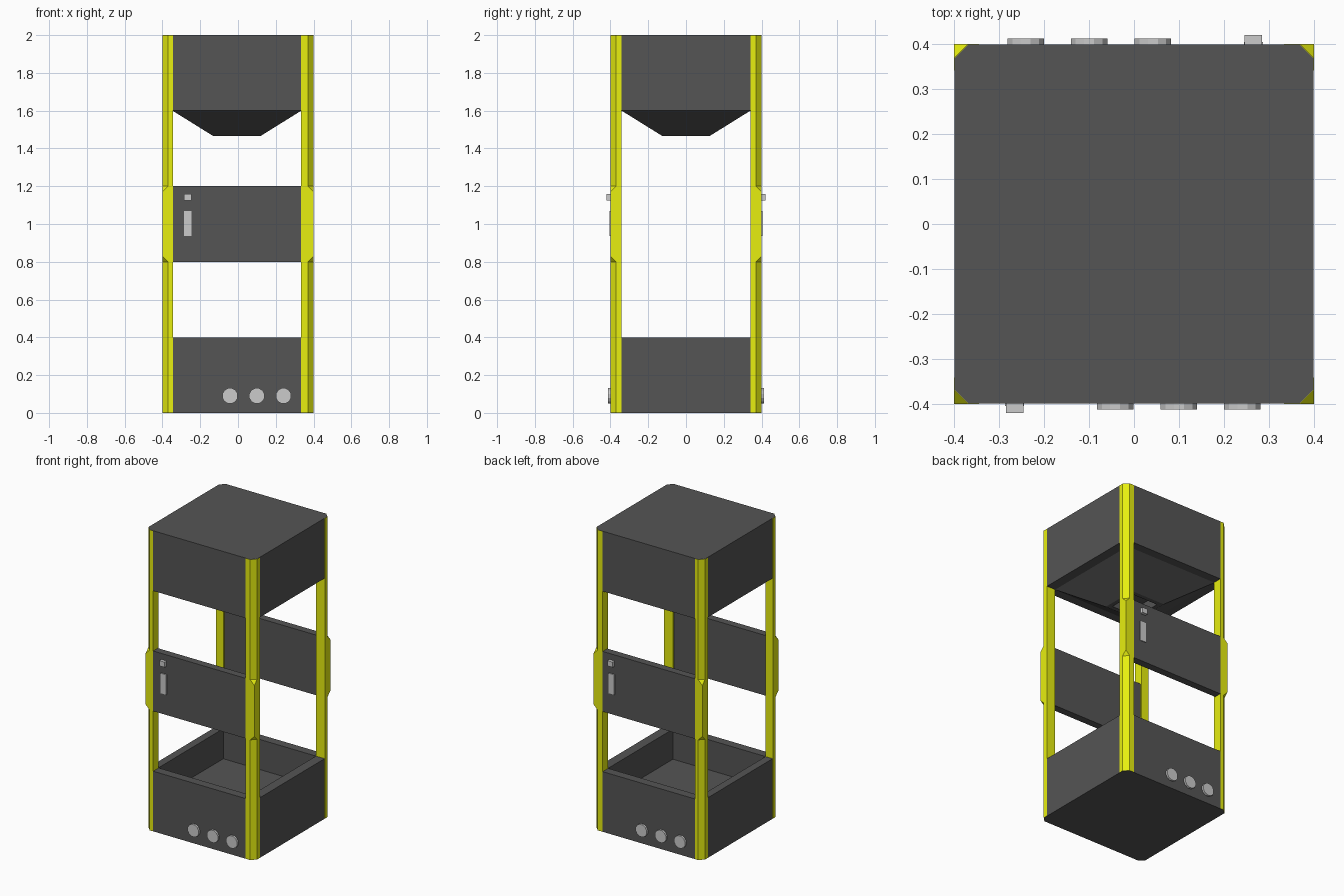
import bpy, bmesh, math
from mathutils import Matrix, Vector

if "Cube" in bpy.data.objects:
    bpy.data.objects.remove(bpy.data.objects["Cube"])


def material(name, rgb):
    m = bpy.data.materials.new(name)
    m.diffuse_color = (*rgb, 1)
    m.use_nodes = True
    m.node_tree.nodes["Principled BSDF"].inputs["Base Color"].default_value = m.diffuse_color
    return m


DARK = material("dark_shell", (0.09, 0.09, 0.09))
YELLOW = material("yellow_post", (0.8, 0.86, 0.005))


def loft(name, rings, mat=None):
    """Skin a stack of equal-length rings, capped at both ends."""
    bm = bmesh.new()
    loops = [[bm.verts.new(p) for p in r] for r in rings]
    n = len(loops[0])
    for a, b in zip(loops, loops[1:]):
        for i in range(n):
            j = (i + 1) % n
            bm.faces.new((a[i], a[j], b[j], b[i]))
    bm.faces.new(loops[0][::-1])
    bm.faces.new(loops[-1])
    bmesh.ops.remove_doubles(bm, verts=bm.verts, dist=1e-5)
    bmesh.ops.recalc_face_normals(bm, faces=bm.faces)
    me = bpy.data.meshes.new(name)
    bm.to_mesh(me)
    bm.free()
    ob = bpy.data.objects.new(name, me)
    bpy.context.collection.objects.link(ob)
    if mat:
        me.materials.append(mat)
    return ob


def octagon(h, z, c=0.0, cx=0.0):
    """Square of half-width h with corners cut by c."""
    k = h - c
    pts = [(k, -h), (h, -k), (h, k), (k, h), (-k, h), (-h, k), (-h, -k), (-k, -h)]
    return [(x + cx, y, z) for x, y in pts]


def box(name, lo, hi, mat=None):
    (x0, y0, z0), (x1, y1, z1) = lo, hi
    base = [(x0, y0), (x1, y0), (x1, y1), (x0, y1)]
    return loft(name, [[(x, y, z) for x, y in base] for z in (z0, z1)], mat)


def turn(ob):
    """Half-turn copy about the z axis for the back side."""
    c = ob.copy()
    c.data = ob.data.copy()
    c.name = ob.name.replace("front", "back")
    c.data.transform(Matrix.Rotation(math.pi, 4, 'Z'))
    bpy.context.collection.objects.link(c)


H = 0.399   # shell sits a hair inside the posts
CX = -0.006

# Corner posts: cut corner, squared off around the middle panels
sections = [(0.001, 0.03), (0.8, 0.03), (0.83, 0), (1.17, 0), (1.2, 0.03), (1.999, 0.03)]
for sx, wx, xn in ((-1, 0.055, "left"), (1, 0.066, "right")):
    for sy, yn in ((-1, "front"), (1, "rear")):
        rings = []
        for z, c in sections:
            prof = [(0.4 - wx, 0.4), (0.4 - c, 0.4), (0.4, 0.4 - c), (0.4, 0.341), (0.4 - wx, 0.341)]
            rings.append([(sx * x, sy * y, z) for x, y in prof])
        loft(f"{yn}_{xn}_post", rings, YELLOW)

# Open basin at the bottom
loft("base_basin", [octagon(H, 0, 0.03), octagon(H, 0.4, 0.03),
                    octagon(0.341, 0.4, 0, CX), octagon(0.341, 0.2, 0, CX)], DARK)

# Top housing and the funnel below it with its recessed outlet
loft("top_housing", [octagon(H, 1.6, 0.03), octagon(H, 2, 0.03)], DARK)
loft("funnel", [octagon(0.341, 1.605, 0, CX), octagon(0.341, 1.6, 0, CX),
                octagon(0.124, 1.465, 0, CX), octagon(0.095, 1.465, 0, CX),
                octagon(0.095, 1.53, 0, CX)][1:], DARK)

# Middle panels with controls, front and back
turn(box("front_panel", (-0.36, -H, 0.8), (0.36, -0.35, 1.2), DARK))
turn(box("front_indicator", (-0.285, -0.42, 1.125), (-0.246, -0.39, 1.16)))
turn(box("front_slot", (-0.287, -0.405, 0.937), (-0.245, -0.39, 1.07)))

# Twelve-sided buttons on the base
for i, x in enumerate((-0.042, 0.1, 0.241)):
    angles = [math.radians(15 + 30 * k) for k in range(12)]
    rings = [[(x + 0.042 * math.cos(a), y, 0.09 + 0.042 * math.sin(a)) for a in angles]
             for y in (-0.39, -0.412)]
    turn(loft(f"front_button_{i + 1}", rings))
